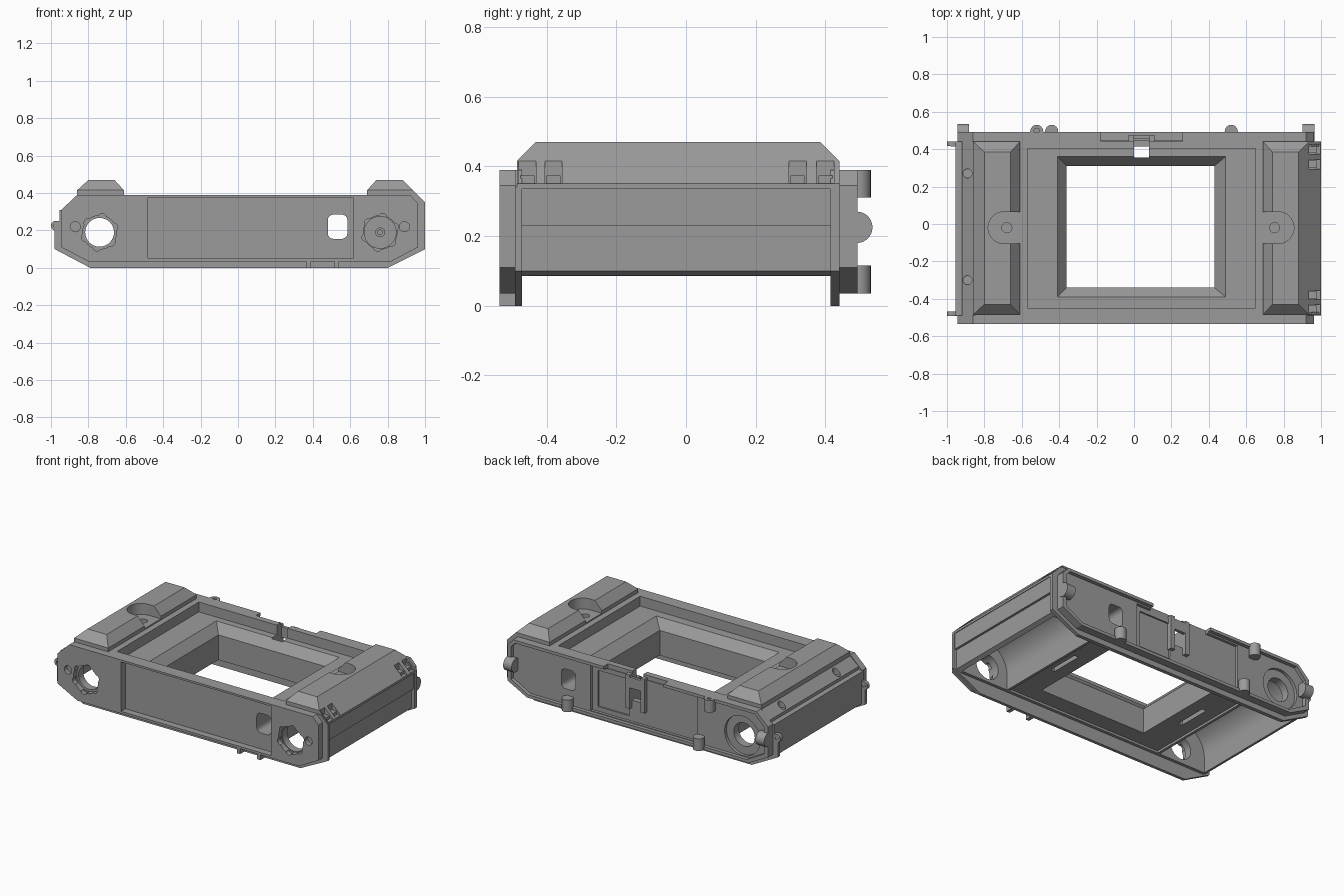
import bpy, bmesh, math
from mathutils import Vector, Matrix

if "Cube" in bpy.data.objects:
    bpy.data.objects.remove(bpy.data.objects["Cube"])

grey = bpy.data.materials.new("cast_grey")
grey.diffuse_color = (0.33, 0.33, 0.33, 1)
grey.use_nodes = True
grey.node_tree.nodes["Principled BSDF"].inputs["Base Color"].default_value = grey.diffuse_color


def finish(name, bm):
    bmesh.ops.recalc_face_normals(bm, faces=bm.faces)
    me = bpy.data.meshes.new(name)
    bm.to_mesh(me)
    bm.free()
    ob = bpy.data.objects.new(name, me)
    bpy.context.collection.objects.link(ob)
    me.materials.append(grey)
    return ob


def frustum(name, a, za, b, zb):
    """Block between rectangle a at za and rectangle b at zb (x0, x1, y0, y1)."""
    bm = bmesh.new()
    rings = []
    for (x0, x1, y0, y1), z in ((a, za), (b, zb)):
        rings.append([bm.verts.new((x, y, z)) for x, y in
                      ((x0, y0), (x1, y0), (x1, y1), (x0, y1))])
    bm.faces.new(rings[0])
    bm.faces.new(rings[1])
    for i in range(4):
        j = (i + 1) % 4
        bm.faces.new((rings[0][i], rings[0][j], rings[1][j], rings[1][i]))
    return finish(name, bm)


def box(name, x0, x1, y0, y1, z0, z1):
    return frustum(name, (x0, x1, y0, y1), z0, (x0, x1, y0, y1), z1)


def prism(name, pts, y0, y1):
    """Extrude an xz outline from y0 to y1."""
    bm = bmesh.new()
    f = bm.faces.new([bm.verts.new((x, y0, z)) for x, z in pts])
    r = bmesh.ops.extrude_face_region(bm, geom=[f])
    for v in r["geom"]:
        if isinstance(v, bmesh.types.BMVert):
            v.co.y = y1
    return finish(name, bm)


def cyl(name, axis, c, r, lo, hi, n=32):
    """Cylinder along an axis; c holds the two other coordinates in order."""
    bm = bmesh.new()
    bmesh.ops.create_cone(bm, cap_ends=True, segments=n, radius1=r, radius2=r, depth=hi - lo)
    rot = {"x": Matrix.Rotation(math.pi / 2, 3, "Y"),
           "y": Matrix.Rotation(math.pi / 2, 3, "X"), "z": Matrix.Identity(3)}[axis]
    m = (lo + hi) / 2
    pos = {"x": (m, c[0], c[1]), "y": (c[0], m, c[1]), "z": (c[0], c[1], m)}[axis]
    for v in bm.verts:
        v.co = rot @ v.co + Vector(pos)
    return finish(name, bm)


def cut(targets, cutter):
    for t in targets:
        m = t.modifiers.new("cut", "BOOLEAN")
        m.operation, m.solver, m.object = "DIFFERENCE", "EXACT", cutter
        bpy.context.view_layer.objects.active = t
        bpy.ops.object.modifier_apply(modifier=m.name)
    bpy.data.objects.remove(cutter)


# Main shell between the two long walls
top_line = [(0.95, 0.39), (-0.85, 0.39), (-0.92, 0.33), (-0.92, 0.31), (-0.955, 0.31)]
core = prism("body_core", [(-0.955, 0.1), (-0.93, 0.085), (0.95, 0.085), (0.98, 0.1),
                           (0.98, 0.23), (0.995, 0.23), (0.995, 0.345)] + top_line, -0.47, 0.415)
cut([core], box("c", -0.56, 0.59, -0.45, 0.395, 0, 0.1))
# Thin flanges that reach the base
flange_pts = [(-0.98, 0.1), (-0.79, 0), (0.8, 0), (1, 0.1), (1, 0.34)] + top_line + \
             [(-0.955, 0.25), (-0.98, 0.25)]
front_flange = prism("front_flange", flange_pts, -0.49, -0.47)
back_flange = prism("back_flange", flange_pts, 0.415, 0.44)
# Outer wall plates
plate_pts = [(-0.945, 0.11), (-0.8, 0.035), (0.82, 0.035), (0.962, 0.11), (0.962, 0.345),
             (0.92, 0.39), (-0.86, 0.39), (-0.945, 0.31)]
front_plate = prism("front_plate", plate_pts, -0.535, -0.49)
back_plate = prism("back_plate", plate_pts, 0.44, 0.492)
front, back = [front_plate, front_flange], [back_plate, back_flange]

# Raised end covers
covers = []
left_base = (-0.86, -0.61, -0.485, 0.44)
covers.append(box("left_cover_base", *left_base, 0.385, 0.415))
covers.append(frustum("left_cover", left_base, 0.415, (-0.8, -0.66, -0.43, 0.385), 0.47))
right_base = (0.69, 0.935, -0.485, 0.44)
covers.append(prism("right_cover_base", [(0.69, 0.38), (0.69, 0.415), (0.935, 0.415),
                                         (1, 0.35), (1, 0.335)], -0.485, 0.44))
covers.append(frustum("right_cover", right_base, 0.415, (0.74, 0.88, -0.43, 0.385), 0.47))

# Top recess, tapered window and straight aperture
cut([core], box("c", -0.57, 0.65, -0.45, 0.405, 0.325, 0.6))
cut([core], frustum("c", (-0.36, 0.43, -0.34, 0.31), 0.265, (-0.41, 0.49, -0.39, 0.36), 0.325001))
cut([core], box("c", -0.36, 0.43, -0.34, 0.31, 0, 0.3))
# Round-topped chambers at both ends, open below
for x in (-0.75, 0.78):
    cut([core], cyl("c", "y", (x, 0.19), 0.173, -0.45, 0.395, 48))
    cut([core], box("c", x - 0.173, x + 0.173, -0.45, 0.395, 0, 0.19))
# Slots beside the aperture underneath
for x in (-0.46, 0.53):
    cut([core], box("c", x - 0.015, x + 0.015, -0.12, 0.1, 0, 0.13))
# Notch through the back edge
cut([core], box("c", 0.0, 0.08, 0.355, 0.5, 0, 0.5))
cut(back, box("c", 0.0, 0.08, 0.35, 0.45, 0.2, 0.5))
# Sunken wall panels
cut([front_plate], box("c", -0.48, 0.615, -0.6, -0.48, 0.05, 0.377))
cut([back_plate], prism("c", [(-0.915, 0.125), (-0.79, 0.055), (0.81, 0.055), (0.935, 0.125),
                              (0.935, 0.34), (0.905, 0.37), (-0.85, 0.37), (-0.915, 0.3)],
                        0.468, 0.6))
cut([back_plate], box("c", -0.41, 0.37, 0.45, 0.6, 0.06, 0.36))
cut([back_plate], box("c", 0.1, 0.33, 0.43, 0.6, 0.09, 0.33))
cut([back_plate], box("c", -0.18, 0.26, 0.445, 0.6, 0.36, 0.6))

# Rounded sight port through the body
port = []
for cx, cz, a0 in ((0.555, 0.255, 0), (0.51, 0.255, 90), (0.51, 0.185, 180), (0.555, 0.185, 270)):
    for k in range(5):
        a = math.radians(a0 + k * 22.5)
        port.append((cx + 0.03 * math.cos(a), cz + 0.03 * math.sin(a)))
cut([core] + front + back, prism("c", port, -0.7, 0.7))

# Spindle holes with a ring of scallops
cut([core] + front + back, cyl("c", "y", (-0.74, 0.19), 0.077, -0.7, 0.7))
cut([core] + front, cyl("c", "y", (0.76, 0.19), 0.085, -0.7, 0))
cut([back_plate], cyl("c", "y", (-0.74, 0.19), 0.13, 0.448, 0.7))
for x in (-0.74, 0.76):
    cut([front_plate], cyl("c", "y", (x, 0.19), 0.09, -0.7, -0.5))
    for k in range(6):
        a = math.radians(60 * k + 20)
        cut([front_plate], cyl("c", "y", (x + 0.08 * math.cos(a), 0.19 + 0.08 * math.sin(a)),
                               0.022, -0.7, -0.505, 16))
# Small blind holes
for x in (-0.87, 0.89):
    cut([front_plate], cyl("c", "y", (x, 0.22), 0.027, -0.6, -0.505, 20))
cut([core], cyl("c", "x", (-0.025, 0.275), 0.025, 0.98, 1.1, 20))
for y in (-0.30, 0.27):
    cut([core], cyl("c", "z", (-0.89, y), 0.024, 0.33, 0.5, 20))
# Finger notches in the covers
for x, edge in ((-0.695, -0.5), (0.77, 0.6)):
    cut(covers, cyl("c", "z", (x, -0.02), 0.085, 0.398, 0.6, 40))
    cut(covers, box("c", min(x, edge), max(x, edge), -0.105, 0.065, 0.398, 0.6))
for x in (-0.68, 0.752):
    cut(covers + [core], cyl("c", "z", (x, -0.02), 0.027, 0.372, 0.6, 20))
# Latch notches on the right shoulder, each with a half-height step
for y in (-0.455, -0.38, 0.32, 0.40):
    cut(covers + [core], box("c", 0.935, 1.1, y - 0.025, y + 0.025, 0.352, 0.6))
    box("latch_step", 0.93, 0.975, y - 0.02, y + 0.02, 0.345, 0.373)

# Base tabs under the front wall
for x in (0.378, 0.527):
    box("base_tab", x - 0.012, x + 0.012, -0.535, -0.489, 0, 0.036)

# Posts on the back wall
for x, z in ((-0.52, 0.31), (-0.44, 0.035), (0.52, 0.035)):
    post = cyl("back_post", "z", (x, 0.495), 0.035, z, z + 0.08, 24)
    if z > 0.1:
        cut([post], cyl("c", "z", (x, 0.497), 0.015, z + 0.03, z + 0.2, 16))
# Hinge rings on the back wall
for x in (-0.917, 0.93):
    ring = cyl("hinge_ring", "x", (0.49, 0.225), 0.045, x - 0.028, x + 0.034, 28)
    cut([ring, back_plate], cyl("c", "x", (0.49, 0.225), 0.017, x - 0.1, x + 0.1, 16))
# Hinge eyes on the left flanges
for y in (-0.48, 0.43):
    eye = cyl("hinge_eye", "y", (-0.973, 0.225), 0.027, y - 0.012, y + 0.012, 20)
    cut([eye], cyl("c", "y", (-0.973, 0.225), 0.012, y - 0.1, y + 0.1, 12))
# Catch around the back notch
box("catch_left", -0.03, 0.0, 0.44, 0.475, 0.15, 0.375)
box("catch_right", 0.08, 0.11, 0.44, 0.475, 0.15, 0.375)
box("catch_bridge", -0.03, 0.11, 0.455, 0.475, 0.29, 0.36)
# Spindle boss inside the right chamber
boss = cyl("spindle_boss", "y", (0.76, 0.19), 0.026, 0.33, 0.4, 24)
cut([boss], cyl("c", "y", (0.76, 0.19), 0.013, 0.2, 0.37, 16))

# Smooth round surfaces, keep edges crisp
bpy.ops.object.select_all(action="SELECT")
bpy.context.view_layer.objects.active = core
bpy.ops.object.shade_smooth_by_angle(angle=math.radians(25))
